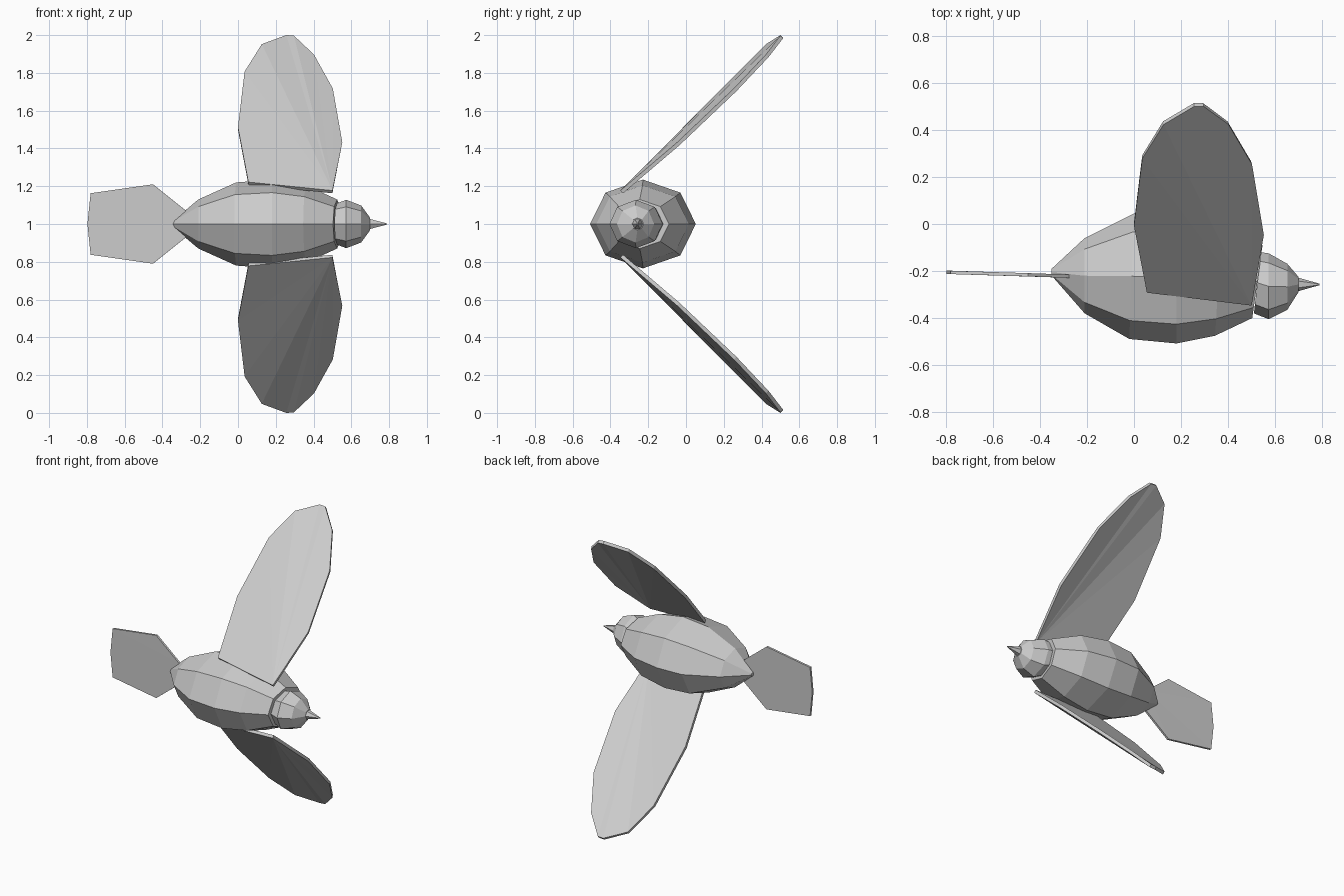
import bpy, bmesh
from math import cos, sin, pi

if "Cube" in bpy.data.objects:
    bpy.data.objects.remove(bpy.data.objects["Cube"])


def finish(name, bm):
    bmesh.ops.recalc_face_normals(bm, faces=bm.faces)
    me = bpy.data.meshes.new(name)
    bm.to_mesh(me)
    bm.free()
    ob = bpy.data.objects.new(name, me)
    bpy.context.collection.objects.link(ob)
    return ob


def loft(name, rings, sides):
    """Rings along x: (x, centre y, radius y, radius z, tilt of x toward +y)."""
    bm = bmesh.new()
    loops = []
    for x, cy, ry, rz, tilt in rings:
        angles = [2 * pi * i / sides for i in range(sides)]
        loops.append([bm.verts.new((x + tilt * cos(a), cy + ry * cos(a), 1 + rz * sin(a)))
                      for a in angles])
    for a, b in zip(loops, loops[1:]):
        for i in range(sides):
            j = (i + 1) % sides
            bm.faces.new((a[i], a[j], b[j], b[i]))
    bm.faces.new(loops[0])
    bm.faces.new(loops[-1])
    return finish(name, bm)


def sheet(name, points, thickness):
    """Thin slab: triangle fan from the first point, then thickened."""
    bm = bmesh.new()
    v = [bm.verts.new(p) for p in points]
    for i in range(1, len(v) - 1):
        bm.faces.new((v[0], v[i], v[i + 1]))
    ob = finish(name, bm)
    mod = ob.modifiers.new("thickness", 'SOLIDIFY')
    mod.thickness = thickness
    mod.offset = 0
    return ob


# Body: eight-sided spindle
loft("body", [(-0.35, -0.205, 0.015, 0.012, 0),
              (-0.21, -0.22, 0.16, 0.13, 0),
              (-0.01, -0.222, 0.267, 0.22, 0.01),
              (0.18, -0.228, 0.28, 0.235, 0),
              (0.36, -0.23, 0.245, 0.205, 0.015),
              (0.525, -0.245, 0.155, 0.13, 0.022)], 8)

# Head and beak
loft("head", [(0.525, -0.25, 0.13, 0.11, 0.015),
              (0.573, -0.265, 0.14, 0.128, 0),
              (0.652, -0.267, 0.098, 0.098, 0),
              (0.70, -0.257, 0.032, 0.032, 0)], 8)
loft("beak", [(0.68, -0.257, 0.034, 0.036, 0),
              (0.79, -0.257, 0.003, 0.003, 0)], 6)

# Wings: swept-back blades mirrored about z = 1 (x, y, height from the axis)
outline = [(0.50, -0.34, 0.17), (0.55, -0.04, 0.425), (0.50, 0.26, 0.71),
           (0.40, 0.43, 0.89), (0.295, 0.507, 0.99), (0.255, 0.507, 0.993),
           (0.125, 0.43, 0.945), (0.035, 0.285, 0.80), (0.0, 0.0, 0.505),
           (0.055, -0.285, 0.215)]
for name, s in (("upper_wing", 1), ("lower_wing", -1)):
    sheet(name, [(x, y, 1 + s * h) for x, y, h in outline], 0.02)

# Tail fan
half = [(-0.275, -0.222, 0.07), (-0.45, -0.216, 0.21), (-0.78, -0.206, 0.163)]
tail = [(x, y, 1 + h) for x, y, h in half] + [(-0.797, -0.205, 1.0)]
tail += [(x, y, 1 - h) for x, y, h in reversed(half)]
sheet("tail", tail, 0.014)
